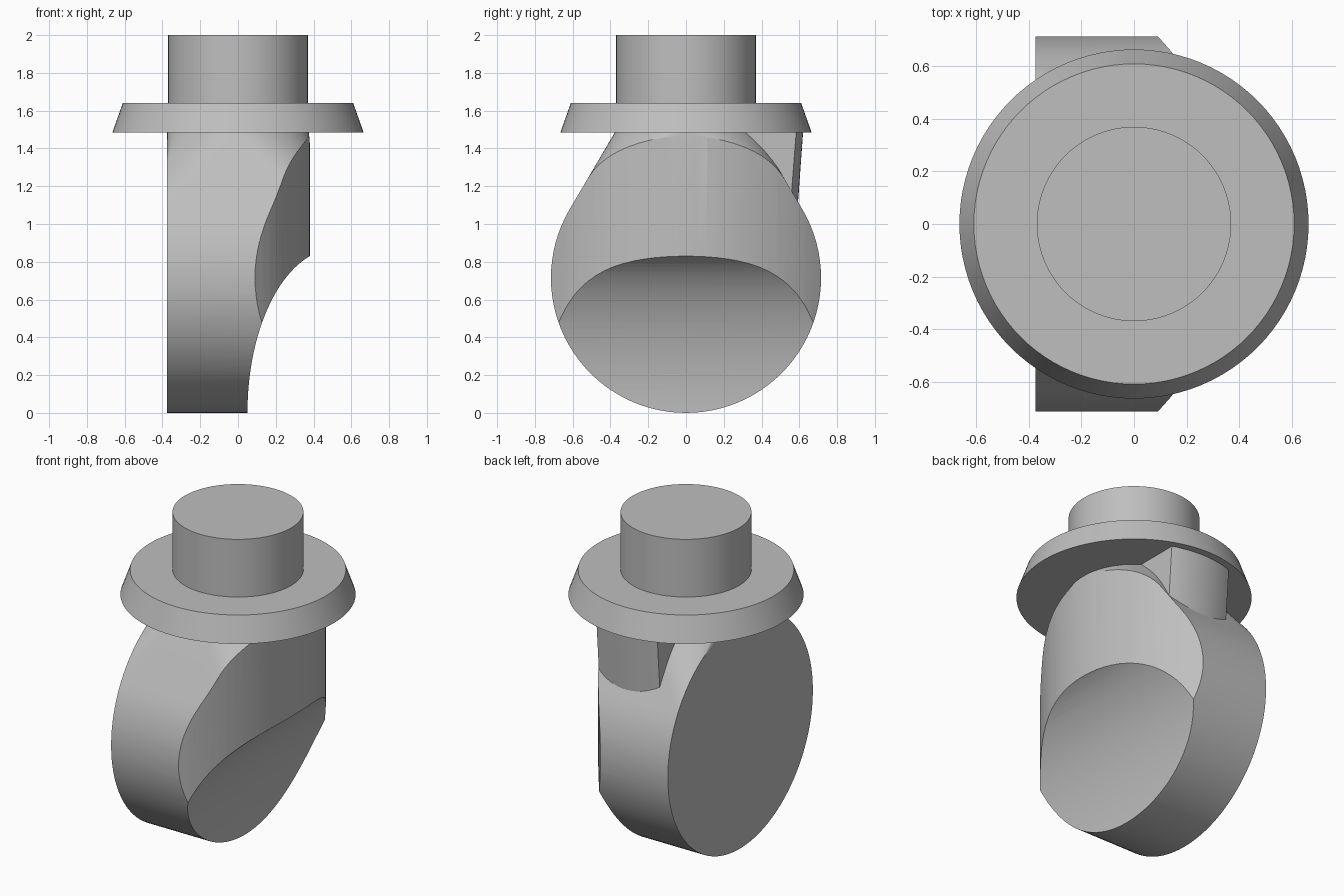
import bpy, bmesh
from math import sin, cos, pi, radians, sqrt
from mathutils import Vector

cube = bpy.data.objects.get("Cube")
if cube:
    bpy.data.objects.remove(cube, do_unlink=True)

grey = bpy.data.materials.new("plain grey")
grey.use_nodes = True
colour = (0.52, 0.52, 0.52, 1)
grey.diffuse_color = colour
grey.node_tree.nodes["Principled BSDF"].inputs["Base Color"].default_value = colour

SIDES = 96
ARC = 32


def finish(name, bm):
    bmesh.ops.recalc_face_normals(bm, faces=bm.faces)
    mesh = bpy.data.meshes.new(name)
    bm.to_mesh(mesh)
    bm.free()
    mesh.materials.append(grey)
    obj = bpy.data.objects.new(name, mesh)
    bpy.context.collection.objects.link(obj)
    return obj


def activate(obj):
    bpy.ops.object.select_all(action="DESELECT")
    obj.select_set(True)
    bpy.context.view_layer.objects.active = obj


def smooth(obj):
    activate(obj)
    bpy.ops.object.shade_smooth_by_angle(angle=radians(20))


def frustum(name, r_low, r_high, z_low, z_high):
    bm = bmesh.new()
    bmesh.ops.create_cone(bm, cap_ends=True, segments=SIDES, radius1=r_low,
                          radius2=r_high, depth=z_high - z_low)
    bmesh.ops.translate(bm, verts=bm.verts, vec=(0, 0, (z_low + z_high) / 2))
    smooth(finish(name, bm))


def prism(name, points, direction):
    bm = bmesh.new()
    face = bm.faces.new([bm.verts.new(p) for p in points])
    new = bmesh.ops.extrude_face_region(bm, geom=[face], use_keep_orig=True)["geom"]
    bmesh.ops.translate(bm, vec=direction,
                        verts=[v for v in new if isinstance(v, bmesh.types.BMVert)])
    return finish(name, bm)


def cut(obj, cutter, operation):
    mod = obj.modifiers.new("cut", "BOOLEAN")
    mod.object, mod.operation, mod.solver = cutter, operation, "EXACT"
    activate(obj)
    bpy.ops.object.modifier_apply(modifier=mod.name)
    bpy.data.objects.remove(cutter, do_unlink=True)


# Stem and tapered flange
frustum("stem", 0.37, 0.37, 1.64, 2.0)
frustum("flange", 0.665, 0.61, 1.485, 1.64)

# Body: a round disc blended up into the round neck
bm = bmesh.new()
R = 0.715
for i in range(SIDES):
    a = 2 * pi * i / SIDES
    for x in (-0.375, 0.38):
        bm.verts.new((x, R * sin(a), R - R * cos(a)))
    bm.verts.new((0.375 * cos(a), 0.375 * sin(a), 1.488))
hull = bmesh.ops.convex_hull(bm, input=bm.verts)
bmesh.ops.delete(bm, geom=[v for v in bm.verts if not v.link_faces], context="VERTS")
bmesh.ops.dissolve_limit(bm, angle_limit=radians(0.3), verts=bm.verts, edges=bm.edges)
body = finish("body", bm)

# Bowed upright face of the body
big = 1.026
turns = [radians(-50 + 100 * i / ARC) for i in range(ARC + 1)]
bow = [Vector((0.38 - big + big * cos(t), big * sin(t), -0.5)) for t in turns]
bow += [Vector((-1, bow[-1].y, -0.5)), Vector((-1, bow[0].y, -0.5))]
cut(body, prism("bow_cutter", bow, (0, 0, 3)), "INTERSECT")

# Scooped hollow under the bowed face
quarter = [pi / 2 * i / ARC for i in range(ARC + 1)]
scoop = [Vector((0.05 + 0.471 * (1 - cos(t)), -1, 0.87 * sin(t))) for t in quarter]
scoop += [Vector((1, -1, 0.87)), Vector((1, -1, -0.1)), Vector((0.05, -1, -0.1))]
cut(body, prism("scoop_cutter", scoop, (0, 2, 0)), "DIFFERENCE")
smooth(body)

# Rear tab: curved outer wall, slightly drafted
bm = bmesh.new()
rings = []
for z, r in ((1.1, 0.592), (1.487, 0.62)):
    xs = [-0.21 + 0.42 * i / 16 for i in range(17)]
    ring = [bm.verts.new((x, sqrt(r * r - x * x), z)) for x in xs]
    ring += [bm.verts.new((0.21, 0.25, z)), bm.verts.new((-0.21, 0.25, z))]
    rings.append(ring)
    bm.faces.new(ring)
low, high = rings
for i in range(len(low)):
    j = (i + 1) % len(low)
    bm.faces.new((low[i], low[j], high[j], high[i]))
smooth(finish("rear_tab", bm))
